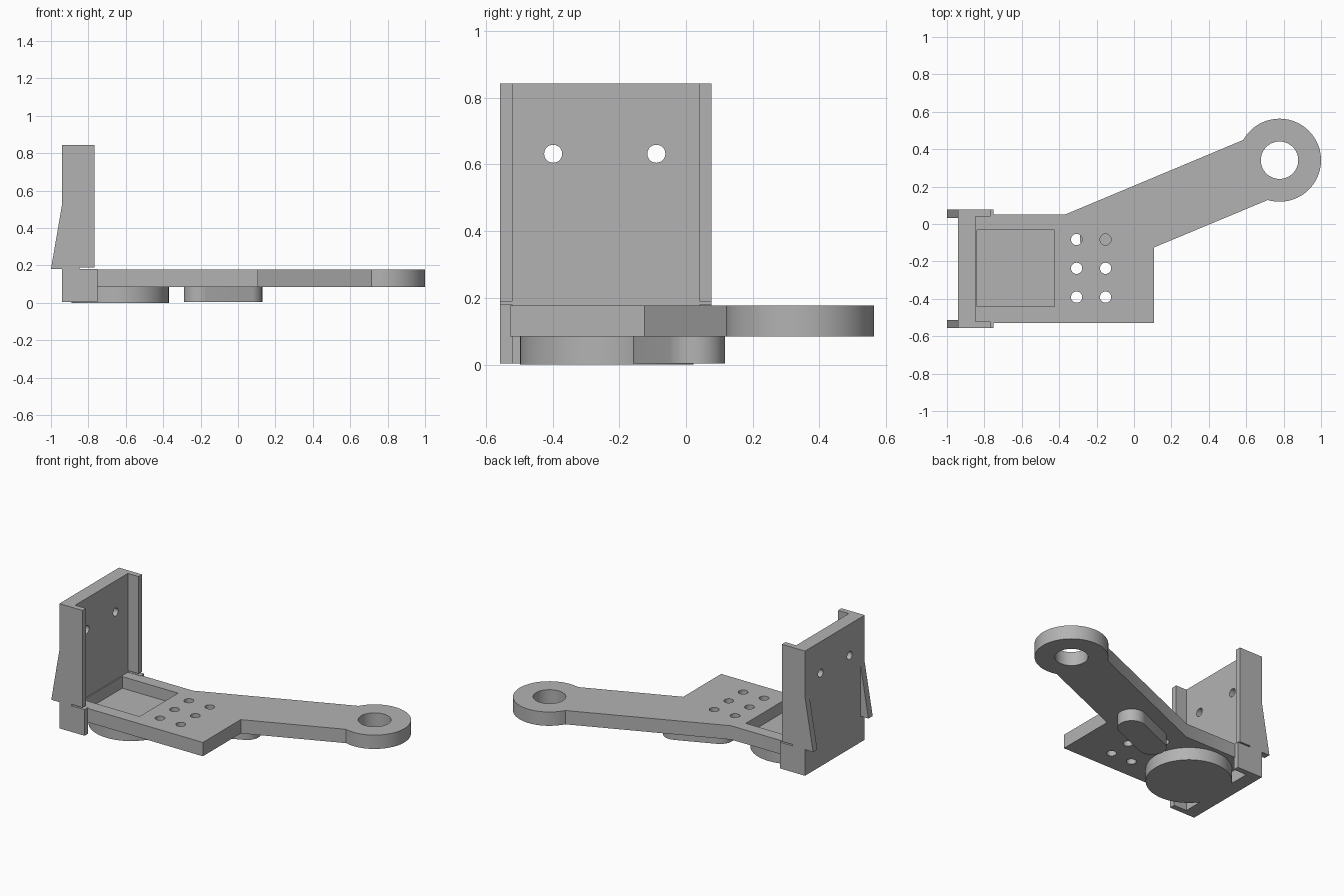
import bpy, bmesh, math
from mathutils import Matrix

if "Cube" in bpy.data.objects:
    bpy.data.objects.remove(bpy.data.objects["Cube"])

grey = bpy.data.materials.new("plain grey")
grey.diffuse_color = (0.45, 0.45, 0.45, 1)
grey.use_nodes = True
grey.node_tree.nodes["Principled BSDF"].inputs["Base Color"].default_value = grey.diffuse_color


def prism(name, outline, lo, hi, axis="z"):
    """Extrude a 2D outline along z (x, y points), y (x, z points) or x (y, z points)."""
    place = {"z": lambda a, b, c: (a, b, c),
             "y": lambda a, b, c: (a, c, b),
             "x": lambda a, b, c: (c, a, b)}[axis]
    bm = bmesh.new()
    face = bm.faces.new([bm.verts.new(place(a, b, lo)) for a, b in outline])
    ext = bmesh.ops.extrude_face_region(bm, geom=[face])
    offset = place(0, 0, hi - lo)
    bmesh.ops.translate(bm, vec=offset,
                        verts=[v for v in ext["geom"] if isinstance(v, bmesh.types.BMVert)])
    bmesh.ops.recalc_face_normals(bm, faces=bm.faces)
    mesh = bpy.data.meshes.new(name)
    bm.to_mesh(mesh)
    bm.free()
    mesh.materials.append(grey)
    ob = bpy.data.objects.new(name, mesh)
    bpy.context.collection.objects.link(ob)
    return ob


def arc(cx, cy, r, start=0, end=360, n=64):
    full = end - start == 360
    steps = n if full else n + 1
    return [(cx + r * math.cos(math.radians(start + (end - start) * i / n)),
             cy + r * math.sin(math.radians(start + (end - start) * i / n))) for i in range(steps)]


def rect(x0, x1, y0, y1):
    return [(x0, y0), (x1, y0), (x1, y1), (x0, y1)]


def cut(target, cutters):
    """Subtract the cutters, bake the result and remove them."""
    bpy.context.view_layer.objects.active = target
    for c in cutters:
        mod = target.modifiers.new("cut", "BOOLEAN")
        mod.operation, mod.solver, mod.object = "DIFFERENCE", "EXACT", c
        bpy.ops.object.modifier_apply(modifier=mod.name)
        bpy.data.objects.remove(c)


# Flat plate with a slanted arm ending in a ring
ring_x, ring_y, ring_r = 0.778, 0.341, 0.222
a0 = math.degrees(math.atan2(0.128 - ring_y, 0.715 - ring_x))
a1 = math.degrees(math.atan2(0.45 - ring_y, 0.583 - ring_x))
outline = [(-0.85, -0.528), (0.108, -0.528), (0.108, -0.125)]
outline += arc(ring_x, ring_y, ring_r, a0, a1, 56)
outline += [(-0.37, 0.05), (-0.85, 0.05)]
plate = prism("arm_plate", outline, 0.085, 0.178)
holes = [prism("hole_cutter", arc(x, y, 0.03, n=32), 0, 0.3)
         for x in (-0.307, -0.152) for y in (-0.083, -0.237, -0.391)]
holes.append(prism("ring_cutter", arc(ring_x, ring_y, 0.1), 0, 0.3))
holes.append(prism("pocket_cutter", rect(-0.84, -0.424, -0.441, -0.031), 0.1, 0.3))
cut(plate, holes)

# Round boss under the pocket
boss = prism("round_boss", arc(-0.63, -0.237, 0.26, n=96), 0, 0.085)

# Rounded slot-shaped foot, aligned with the arm
foot = prism("oblong_foot", arc(0.134, 0, 0.0865, -90, 90, 24) + arc(-0.134, 0, 0.0865, 90, 270, 24),
             0.004, 0.085)
foot.data.transform(Matrix.Translation((-0.08, -0.021, 0)) @ Matrix.Rotation(math.radians(22.8), 4, "Z"))

# Upright bracket: back wall with two screw holes
Y0, Y1, WALL = -0.557, 0.077, 0.037
back = prism("bracket_back", rect(-0.94, -0.848, Y0, Y1), 0.004, 0.843)
cut(back, [prism("screw_cutter", arc(y, 0.632, 0.027, n=32), -1.1, -0.7, "x")
           for y in (-0.398, -0.089)])

# Side flanges, lower cheeks and tapered wings on both sides
for side, y0, y1, wing in (("front", Y0, Y0 + WALL, (Y0, Y0 + 0.045)),
                           ("rear", Y1 - WALL, Y1, (Y1 - 0.045, Y1))):
    prism(side + "_flange", rect(-0.848, -0.768, 0.189, 0.843), y0, y1, "y")
    prism(side + "_cheek", rect(-0.848, -0.752, 0.004, 0.18), y0, y1, "y")
    prism(side + "_wing", [(-1, 0.18), (-0.94, 0.18), (-0.94, 0.53)], *wing, "y")

# Smooth round walls, keep hard edges
for ob in bpy.context.collection.objects:
    ob.select_set(True)
bpy.context.view_layer.objects.active = plate
bpy.ops.object.shade_smooth_by_angle(angle=math.radians(30))
